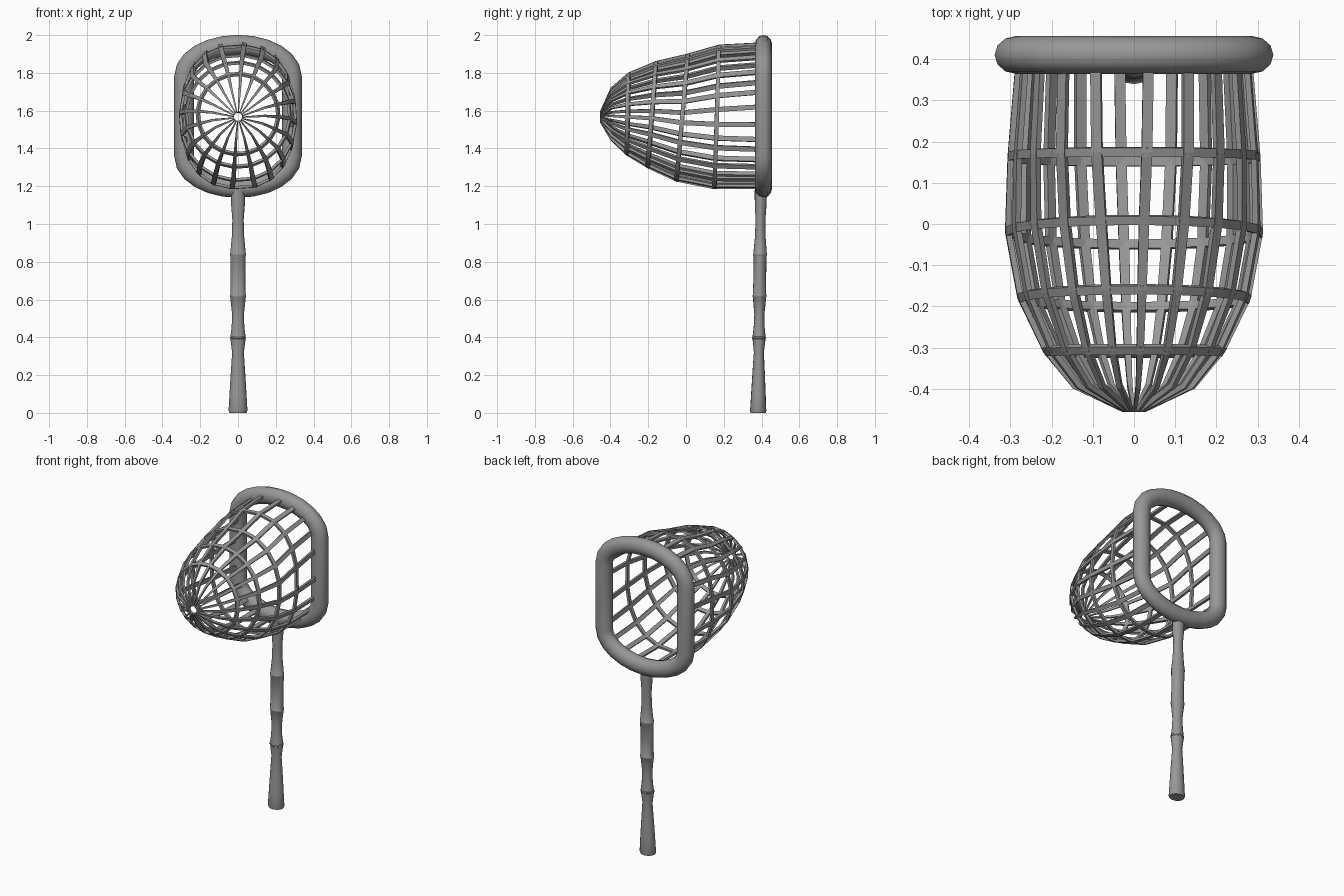
import bpy, bmesh
from math import sin, cos, pi, radians, copysign
from mathutils import Vector

cube = bpy.data.objects.get("Cube")
if cube:
    bpy.data.objects.remove(cube, do_unlink=True)

grey = bpy.data.materials.new("plain grey")
grey.use_nodes = True
colour = (0.31, 0.31, 0.31, 1)
grey.diffuse_color = colour
grey.node_tree.nodes["Principled BSDF"].inputs["Base Color"].default_value = colour


def loft(bm, sections, closed=False):
    """Skin a row of cross-sections; open rows get end caps."""
    rows = [[bm.verts.new(p) for p in s] for s in sections]
    for a, b in zip(rows, rows[1:] + rows[:1] if closed else rows[1:]):
        for k in range(len(a)):
            m = (k + 1) % len(a)
            bm.faces.new((a[k], a[m], b[m], b[k]))
    if not closed:
        bm.faces.new(rows[0])
        bm.faces.new(rows[-1])


def finish(bm, name, smooth=None):
    bmesh.ops.recalc_face_normals(bm, faces=bm.faces)
    mesh = bpy.data.meshes.new(name)
    bm.to_mesh(mesh)
    bm.free()
    mesh.materials.append(grey)
    obj = bpy.data.objects.new(name, mesh)
    bpy.context.collection.objects.link(obj)
    if smooth:
        bpy.ops.object.select_all(action='DESELECT')
        bpy.context.view_layer.objects.active = obj
        obj.select_set(True)
        bpy.ops.object.shade_smooth_by_angle(angle=radians(smooth))


# Hoop: oval tube along a rounded loop with straight sides
TUBE_DEEP, TUBE_WIDE = 0.046, 0.052
path = []
for z, start in ((1.78, 0), (1.36, pi)):
    for i in range(13):
        a = start + pi * i / 12
        path.append((Vector((0.286 * cos(a), 0.41, z + 0.169 * sin(a))),
                     Vector((cos(a) * 0.169, 0, sin(a) * 0.286)).normalized()))
bm = bmesh.new()
loft(bm, [[p + n * TUBE_WIDE * cos(2 * pi * k / 12)
           + Vector((0, TUBE_DEEP * sin(2 * pi * k / 12), 0))
           for k in range(12)] for p, n in path], closed=True)
finish(bm, "hoop", 40)

# Handle: jointed cane with a faint lip at each joint, slightly flattened front to back
profile = [(0, .046), (.012, .05), (.1, .045), (.2, .039), (.32, .031), (.392, .04),
           (.394, .042), (.402, .042), (.404, .04), (.45, .034), (.52, .031), (.612, .041),
           (.615, .043), (.623, .043), (.626, .041), (.72, .039), (.832, .041),
           (.835, .043), (.843, .043), (.846, .041), (.93, .033), (1.02, .03),
           (1.1, .036), (1.18, .038)]
bm = bmesh.new()
loft(bm, [[Vector((r * cos(2 * pi * k / 16), 0.382 + 0.012 * z + 0.86 * r * sin(2 * pi * k / 16), z))
           for k in range(16)] for z, r in profile])
finish(bm, "handle", 30)

# Basket stations: depth, tilt, centre height, half height, half width, squareness, rib width
stations = [(.40, 0, 1.573, .382, .28, .78, .026), (.163, .012, 1.567, .376, .3, .85, .026),
            (-.02, .03, 1.563, .332, .306, .95, .025), (-.18, .022, 1.579, .277, .276, 1, .022),
            (-.308, .004, 1.582, .213, .214, 1, .017), (-.393, 0, 1.582, .136, .144, 1, .012),
            (-.45, 0, 1.567, .024, .024, 1, .006)]
RIBS = 20
THICK = 0.014


def spot(i, j):
    """Point on the basket at station i, rib j."""
    y, tilt, zc, high, wide, e, _ = stations[min(max(i, 0), len(stations) - 1)]
    a = 2 * pi * j / RIBS + radians(86)
    c, s = (copysign(abs(f) ** e, f) for f in (cos(a), sin(a)))
    return Vector((wide * c, y + tilt * s, zc + high * s))


def section(i, j, width, ring):
    """Rectangular cross-section of a rib or a ring at one crossing."""
    along = (spot(i + 1, j) - spot(i - 1, j)).normalized()
    around = (spot(i, j + .5) - spot(i, j - .5)).normalized()
    n = along.cross(around).normalized() * THICK / 2
    side = (along if ring else around) * width / 2
    p = spot(i, j)
    return [p + side + n, p - side + n, p - side - n, p + side - n]


# Lengthwise ribs, narrowing to the tip
bm = bmesh.new()
for j in range(RIBS):
    loft(bm, [section(i, j, s[-1], False) for i, s in enumerate(stations)])
finish(bm, "basket_ribs")

# Cross rings
bm = bmesh.new()
for i in range(1, 5):
    loft(bm, [section(i, j, 0.022, True) for j in range(RIBS)], closed=True)
finish(bm, "basket_rings")
